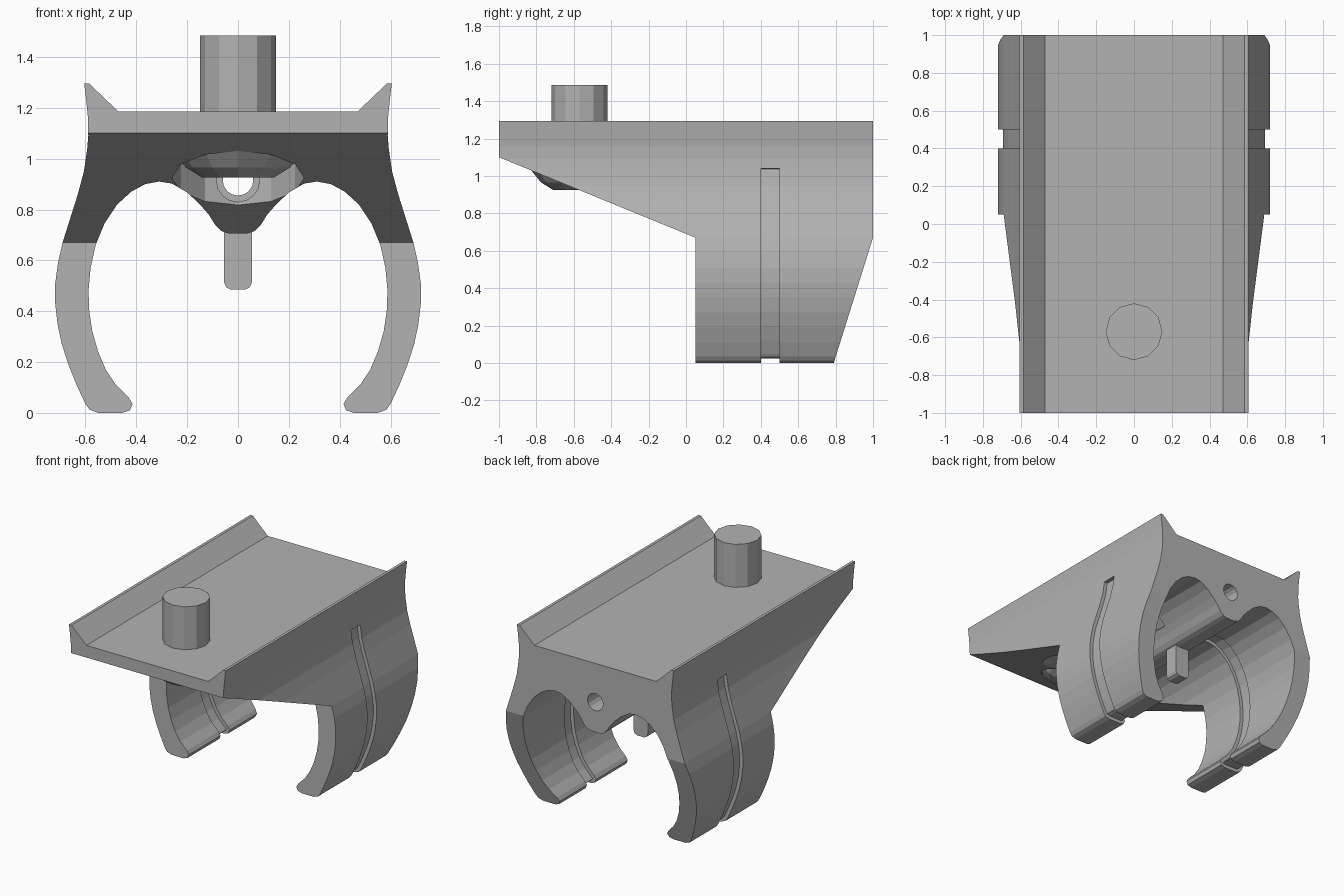
import bpy, bmesh, math
from mathutils import Vector, Matrix

cube = bpy.data.objects.get("Cube")
if cube:
    bpy.data.objects.remove(cube)

grey = bpy.data.materials.new("plain grey")
grey.use_nodes = True
tone = (0.45, 0.45, 0.45, 1)
grey.diffuse_color = tone
grey.node_tree.nodes["Principled BSDF"].inputs["Base Color"].default_value = tone


def finish(name, bm):
    bmesh.ops.remove_doubles(bm, verts=bm.verts, dist=1e-5)
    bmesh.ops.recalc_face_normals(bm, faces=bm.faces)
    mesh = bpy.data.meshes.new(name)
    bm.to_mesh(mesh)
    bm.free()
    obj = bpy.data.objects.new(name, mesh)
    mesh.materials.append(grey)
    bpy.context.collection.objects.link(obj)
    return obj


def loft(name, rings):
    """Bridge equal rings of points and cap both ends."""
    bm = bmesh.new()
    rows = [[bm.verts.new(p) for p in ring] for ring in rings]
    n = len(rows[0])
    for a, b in zip(rows, rows[1:]):
        for i in range(n):
            j = (i + 1) % n
            bm.faces.new((a[i], a[j], b[j], b[i]))
    bm.faces.new(rows[0])
    bm.faces.new(rows[-1])
    return finish(name, bm)


def turned(name, sections, sides, place):
    """Stack of (radius, height) circles moved by a matrix."""
    steps = [2 * math.pi * i / sides for i in range(sides)]
    return loft(name, [[place @ Vector((r * math.cos(a), r * math.sin(a), h))
                        for a in steps] for r, h in sections])


def cut(target, cutter):
    cutter.hide_render = True
    mod = target.modifiers.new("cut", "BOOLEAN")
    mod.operation = "DIFFERENCE"
    mod.solver = "EXACT"
    mod.object = cutter
    bpy.context.view_layer.objects.active = target
    bpy.ops.object.modifier_apply(modifier=mod.name)
    bpy.data.objects.remove(cutter)


# Half cross-section: rail lip, outer flank, foot, inner arch, centre rib
lip = [(.47, 1.185), (.585, 1.295), (.605, 1.295), (.597, 1.23), (.59, 1.16), (.589, 1.09), (.593, 1.04)]
grooved = [(.593, 1.04), (.606, .95), (.63, .86), (.66, .765), (.69, .67), (.708, .59), (.719, .51),
           (.719, .43), (.71, .35), (.693, .27), (.667, .19), (.635, .11), (.6, .035), (.583, .012),
           (.55, 0), (.455, 0), (.425, .01), (.415, .035), (.43, .06), (.48, .11), (.52, .17),
           (.55, .24), (.573, .32), (.585, .4), (.588, .48), (.58, .57), (.56, .66), (.525, .745),
           (.475, .82), (.42, .87), (.365, .9), (.31, .91), (.26, .902), (.2, .867), (.15, .82)]
rib = [(.15, .82), (.115, .78), (.09, .74), (.065, .715), (.035, .705)]
half = [Vector(p) for p in lip + grooved + rib]
first, last = len(lip), len(lip) + len(grooved)


def section(y, depth):
    pts = []
    for i, p in enumerate(half):
        if first <= i < last:
            t = (half[i + 1] - half[i - 1]).normalized()
            p = p + Vector((t.y, -t.x)) * depth
        pts.append(p)
    return [(p.x, y, p.y) for p in pts] + [(-p.x, y, p.y) for p in reversed(pts)]


# Clip body with a strap groove round each leg
body = loft("clip_body", [section(y, d) for y, d in
            ((-1, 0), (.4, 0), (.4, .025), (.5, .025), (.5, 0), (1, 0))])

# Sloped front underside and raked back of the legs
front_notch = [(-1.1, 1.141), (.05, .67), (.05, -.2), (-1.1, -.2)]
back_rake = [(1, .67), (.79, 0), (.72, -.2), (1.2, -.2), (1.2, .67)]
for outline in (front_notch, back_rake):
    cut(body, loft("cutter", [[(x, y, z) for y, z in outline] for x in (-1, 1)]))

# Round pocket under the post, and stepped bore running to the back
post_spot = Matrix.Translation((0, -.57, 0))
cut(body, turned("cutter", [(.26, .5), (.26, 1.03)], 12, post_spot))
bore_spot = Matrix.Translation((0, 0, .915)) @ Matrix.Rotation(-math.pi / 2, 4, "X")
cut(body, turned("cutter", [(.085, -.45), (.085, -.2), (.06, -.2), (.06, 1.1)], 16, bore_spot))

# Post on the plate and its tapered seat below
turned("post", [(.15, 1.17), (.15, 1.485)], 12, post_spot)
turned("post_seat", [(.14, .925), (.205, .965), (.258, 1.03), (.258, 1.045)], 12, post_spot)

# Hanging tab under the centre rib
tab = [(.055, .75), (.055, .515), (.047, .495), (.03, .485)]
tab += [(-x, z) for x, z in reversed(tab)]
loft("hanging_tab", [[(x, y, z) for x, z in tab] for y in (.4, .5)])
